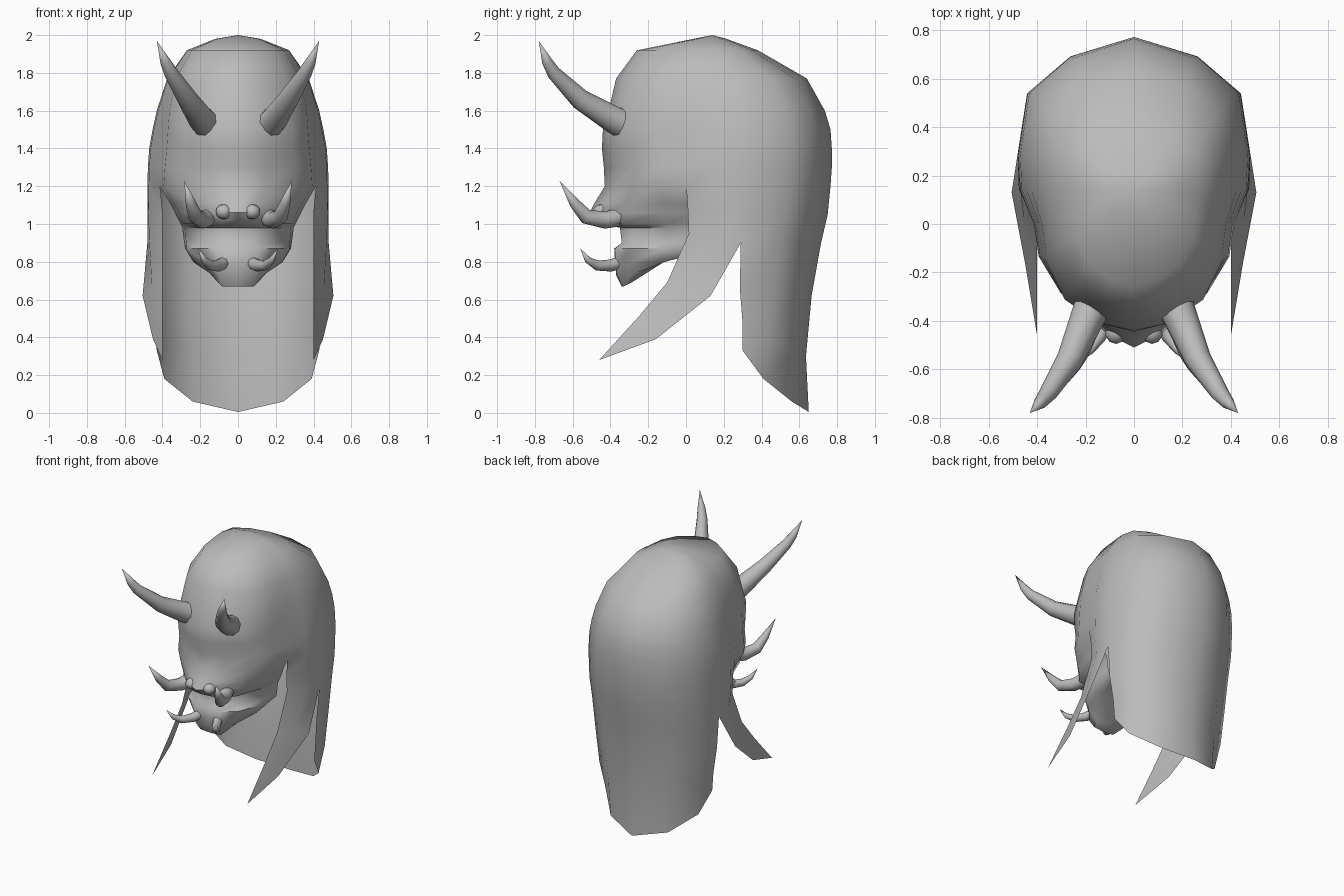
import bpy, bmesh
from mathutils import Vector
from math import sin, cos, pi, radians

cube = bpy.data.objects.get("Cube")
if cube:
    bpy.data.objects.remove(cube)

# One plain grey material
grey = bpy.data.materials.new("plain grey")
grey.use_nodes = True
GREY = (0.5, 0.5, 0.5, 1)
grey.diffuse_color = GREY
grey.node_tree.nodes["Principled BSDF"].inputs["Base Color"].default_value = GREY


def add_grid(bm, rows):
    """Skin a list of equally long rows, each running from back to front."""
    vs = [[bm.verts.new(p) for p in row] for row in rows]
    for a, b in zip(vs, vs[1:]):
        for i in range(len(a) - 1):
            bm.faces.new((a[i], a[i + 1], b[i + 1], b[i]))


def finish(bm, name, angle=60):
    """Weld, mirror to the other side and smooth."""
    bmesh.ops.remove_doubles(bm, verts=bm.verts, dist=0.0005)
    mesh = bpy.data.meshes.new(name)
    bm.to_mesh(mesh)
    bm.free()
    mesh.materials.append(grey)
    ob = bpy.data.objects.new(name, mesh)
    bpy.context.collection.objects.link(ob)
    bpy.ops.object.select_all(action="DESELECT")
    ob.select_set(True)
    bpy.context.view_layer.objects.active = ob
    bpy.ops.object.shade_smooth_by_angle(angle=radians(angle))
    mod = ob.modifiers.new("Mirror", "MIRROR")
    mod.use_clip = True
    return ob


def horn(name, path, radii, sides=10):
    """Tapered tube through the path, closed to a point."""
    pts = [Vector(p) for p in path]
    bm = bmesh.new()
    rows = []
    for i, p in enumerate(pts):
        t = (pts[min(i + 1, len(pts) - 1)] - pts[max(i - 1, 0)]).normalized()
        u = t.cross(Vector((1, 0, 0))).normalized()
        v = t.cross(u)
        rows.append([p + radii[i] * (cos(a) * u + sin(a) * v)
                     for a in (2 * pi * k / sides for k in range(sides + 1))])
    add_grid(bm, rows)
    bmesh.ops.remove_doubles(bm, verts=bm.verts, dist=0.0005)
    bmesh.ops.recalc_face_normals(bm, faces=bm.faces)
    return finish(bm, name)


# Half outline of the crown: back hair, side lock, then forehead
BACK = [(0, 1), (.55, .875), (.92, .64), (1, .24), (.985, .02)]
FRONT = [(.86, .23), (.82, .47), (.63, .76), (.3, .93), (0, 1)]
MID = 0.13


def crown_ring(z, y_back, half, y_front, widen, dent):
    ring = [(x * half, MID + y * (y_back - MID), z) for x, y in BACK]
    for i, (x, y) in enumerate(FRONT):
        push = dent if i in (2, 3) else 0
        ring.append((x * half * widen, MID + y * (y_front - MID) + push, z))
    return ring


bm = bmesh.new()
crown = [[(0, .14, 2.0)] * 10]
for row in [(1.98, .215, .12, .04, 1.1, 0), (1.92, .38, .27, -.26, 1.1, 0),
            (1.77, .64, .375, -.37, 1.07, 0), (1.6, .735, .43, -.41, 1.03, 0),
            (1.5, .765, .452, -.44, 1.0, -.01), (1.4, .772, .47, -.445, .98, .005),
            (1.3, .772, .477, -.435, .99, .02), (1.2, .765, .48, -.43, 1, .01)]:
    crown.append(crown_ring(*row))
add_grid(bm, crown)

# Hair at ear height
hair_a = [(0, .75, 1.05), (.26, .67, 1.05), (.44, .53, 1.05), (.48, .29, 1.05),
          (.475, .14, 1.06), (.40, .01, 1.07)]
hair_b = [(0, .715, .9), (.26, .64, .9), (.44, .5, .9), (.48, .29, .9),
          (.47, .15, .92), (.40, .015, .95)]
add_grid(bm, [crown[-1][:6], hair_a, hair_b])

# Long back curtain with a rounded hem
add_grid(bm, [hair_b[:4],
              [(0, .665, .62), (.25, .61, .62), (.43, .47, .63), (.46, .285, .66)],
              [(0, .635, .3), (.25, .575, .33), (.42, .44, .38), (.44, .30, .47)],
              [(0, .65, .005), (.24, .56, .06), (.39, .41, .18), (.43, .30, .33)]])

# Side lock sweeping forward to a point
add_grid(bm, [hair_b[3:],
              [(.505, .13, .62), (.455, .02, .655), (.40, -.1, .69)],
              [(.45, -.16, .39), (.43, -.2, .45), (.40, -.25, .51)],
              [(.40, -.46, .28)] * 3])


def jaw_floor(y):
    """Height of the underside of the jaw."""
    if y < -.3:
        return .67
    if y < -.22:
        return .67 + (y + .3) / .08 * .10
    return min(.77 + (y + .22) * .27, .85)


# Cheeks, snout, open mouth and lower jaw
face = [crown[-1][5:]]
for z, pts in [
        (1.11, [(.36, .03), (.34, -.13), (.26, -.31), (.09, -.44), (0, -.485)]),
        (1.06, [(.335, .05), (.31, -.13), (.235, -.32), (.11, -.455), (0, -.51)]),
        (1.00, [(.305, .06), (.29, -.12), (.215, -.34), (.08, -.43), (0, -.44)]),
        (.98, [(.295, .06), (.28, -.1), (.17, -.27), (.07, -.35), (0, -.35)]),
        (.90, [(.285, .06), (.275, -.1), (.17, -.27), (.08, -.34), (0, -.34)]),
        (.87, [(.28, .06), (.275, -.12), (.21, -.3), (.11, -.375), (0, -.38)]),
        (.79, [(.25, .07), (.235, -.12), (.165, -.3), (.10, -.37), (0, -.375)]),
        (.73, [(.22, .07), (.20, -.12), (.135, -.29), (.10, -.365), (0, -.37)]),
        (.67, [(.2, .07), (.18, -.12), (.11, -.28), (.085, -.33), (0, -.34)])]:
    face.append([(x, y, max(z, jaw_floor(y))) for x, y in pts])
face.append([(0, y, z) for x, y, z in face[-1]])
add_grid(bm, face)
finish(bm, "head_with_hair")

# Brow horns
horn("brow_horns",
     [(.14, -.28, 1.515), (.19, -.38, 1.55), (.265, -.56, 1.66), (.355, -.70, 1.80),
      (.385, -.735, 1.86), (.43, -.78, 1.97)],
     [.09, .072, .055, .037, .028, 0])

# Upper tusks curving up from the lip
horn("upper_tusks",
     [(.15, -.34, 1.04), (.185, -.43, 1.02), (.225, -.53, 1.04), (.25, -.59, 1.11),
      (.285, -.67, 1.23)],
     [.05, .045, .04, .028, 0])

# Lower tusks from the chin
horn("lower_tusks",
     [(.07, -.33, .80), (.10, -.40, .78), (.145, -.47, .78), (.18, -.52, .81),
      (.21, -.56, .87)],
     [.035, .032, .027, .018, 0], 8)

# Nostril wings
bm = bmesh.new()
bmesh.ops.create_uvsphere(bm, u_segments=10, v_segments=6, radius=1)
bmesh.ops.scale(bm, verts=bm.verts, vec=(.045, .05, .04))
bmesh.ops.translate(bm, verts=bm.verts, vec=(.075, -.445, 1.065))
finish(bm, "nostrils")
